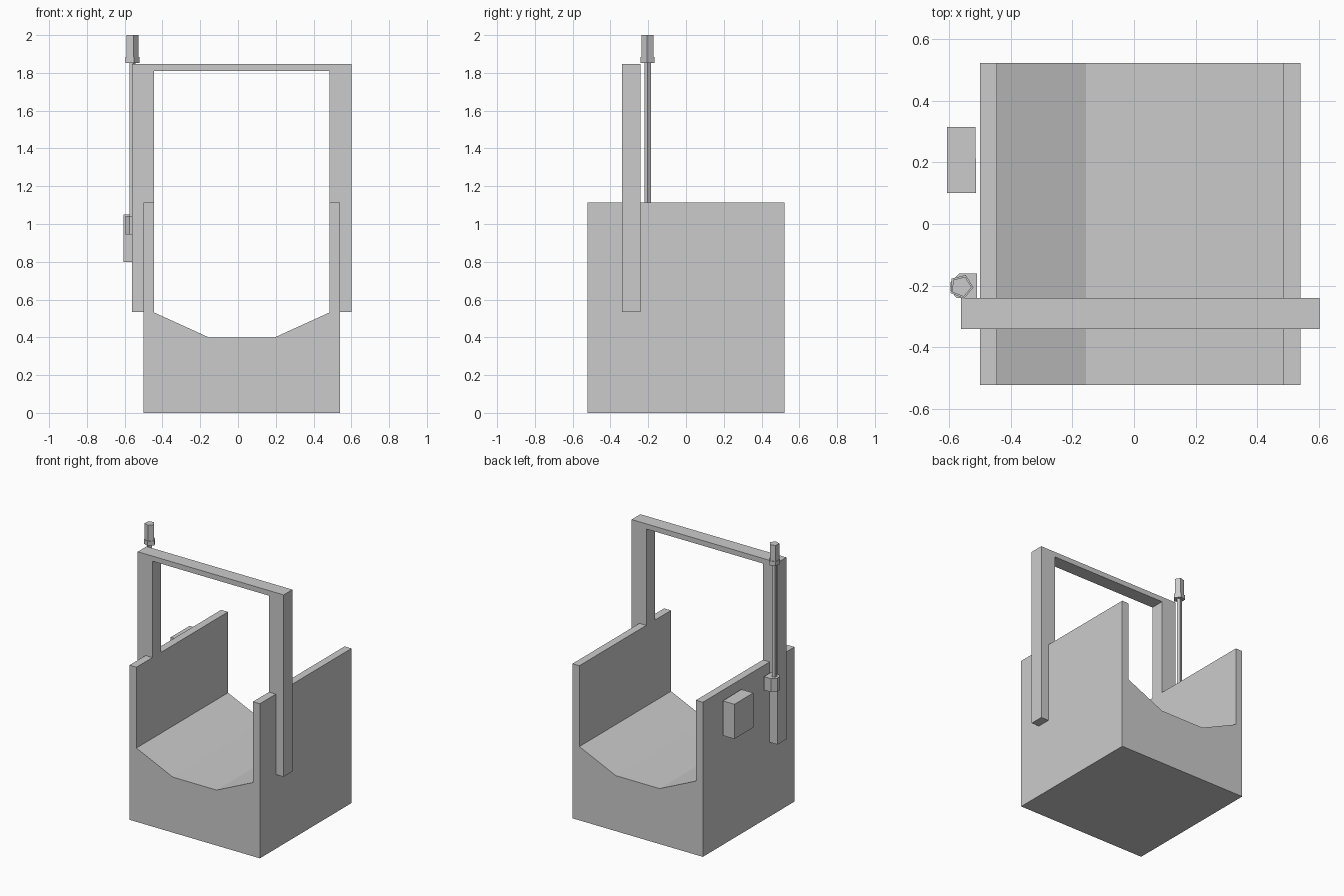
import bpy
import bmesh
from math import cos, sin, radians, tau
from mathutils import Vector

if "Cube" in bpy.data.objects:
    bpy.data.objects.remove(bpy.data.objects["Cube"])


def prism(name, points, direction):
    """Extrude a closed 3D outline along a direction into a solid."""
    bm = bmesh.new()
    face = bm.faces.new([bm.verts.new(p) for p in points])
    ext = bmesh.ops.extrude_face_region(bm, geom=[face], use_keep_orig=True)
    moved = [v for v in ext["geom"] if isinstance(v, bmesh.types.BMVert)]
    bmesh.ops.translate(bm, verts=moved, vec=Vector(direction))
    bmesh.ops.recalc_face_normals(bm, faces=bm.faces)
    mesh = bpy.data.meshes.new(name)
    bm.to_mesh(mesh)
    bm.free()
    obj = bpy.data.objects.new(name, mesh)
    bpy.context.collection.objects.link(obj)
    return obj


def front_profile(name, outline, y0, y1):
    return prism(name, [(x, y0, z) for x, z in outline], (0, y1 - y0, 0))


def top_profile(name, outline, z0, z1):
    return prism(name, [(x, y, z0) for x, y in outline], (0, 0, z1 - z0))


def mirrored(half):
    """Complete a half outline about the container's own centre line."""
    return [(CX + x, z) for x, z in half] + [(CX - x, z) for x, z in reversed(half)]


def pentagon(radius, turn):
    return [(PX + radius * cos(radians(turn) + i * tau / 5),
             PY + radius * sin(radians(turn) + i * tau / 5)) for i in range(5)]


CX = 0.02            # container centre line
PX, PY = -0.561, -0.203   # rod axis

# Open container with thin side walls and a dished floor
front_profile("container_body", mirrored([
    (0.52, 0), (0.52, 1.115), (0.465, 1.115), (0.465, 0.532), (0.175, 0.40)]),
    -0.522, 0.522)

# Overhead arch that steps over the walls and runs down their outer faces
front_profile("overhead_frame", mirrored([
    (0.582, 1.847), (0.582, 0.535), (0.52, 0.535), (0.52, 1.115),
    (0.465, 1.115), (0.465, 1.81)]),
    -0.34, -0.24)

# Control box beside the left wall
top_profile("control_box", [
    (-0.607, 0.10), (-0.512, 0.10), (-0.515, 0.315), (-0.607, 0.315)], 0.80, 1.05)

# Rod bracket with chamfered outer corners
top_profile("rod_bracket", [
    (-0.51, -0.24), (-0.51, -0.16), (-0.567, -0.16), (-0.596, -0.19),
    (-0.596, -0.218), (-0.575, -0.24)], 0.945, 1.042)

# Five-sided rod, collar and cap
top_profile("rod", pentagon(0.018, 0), 1.0, 1.86)
top_profile("rod_collar", pentagon(0.040, -4), 1.853, 1.885)
top_profile("rod_cap", pentagon(0.034, -4), 1.88, 2.0)
